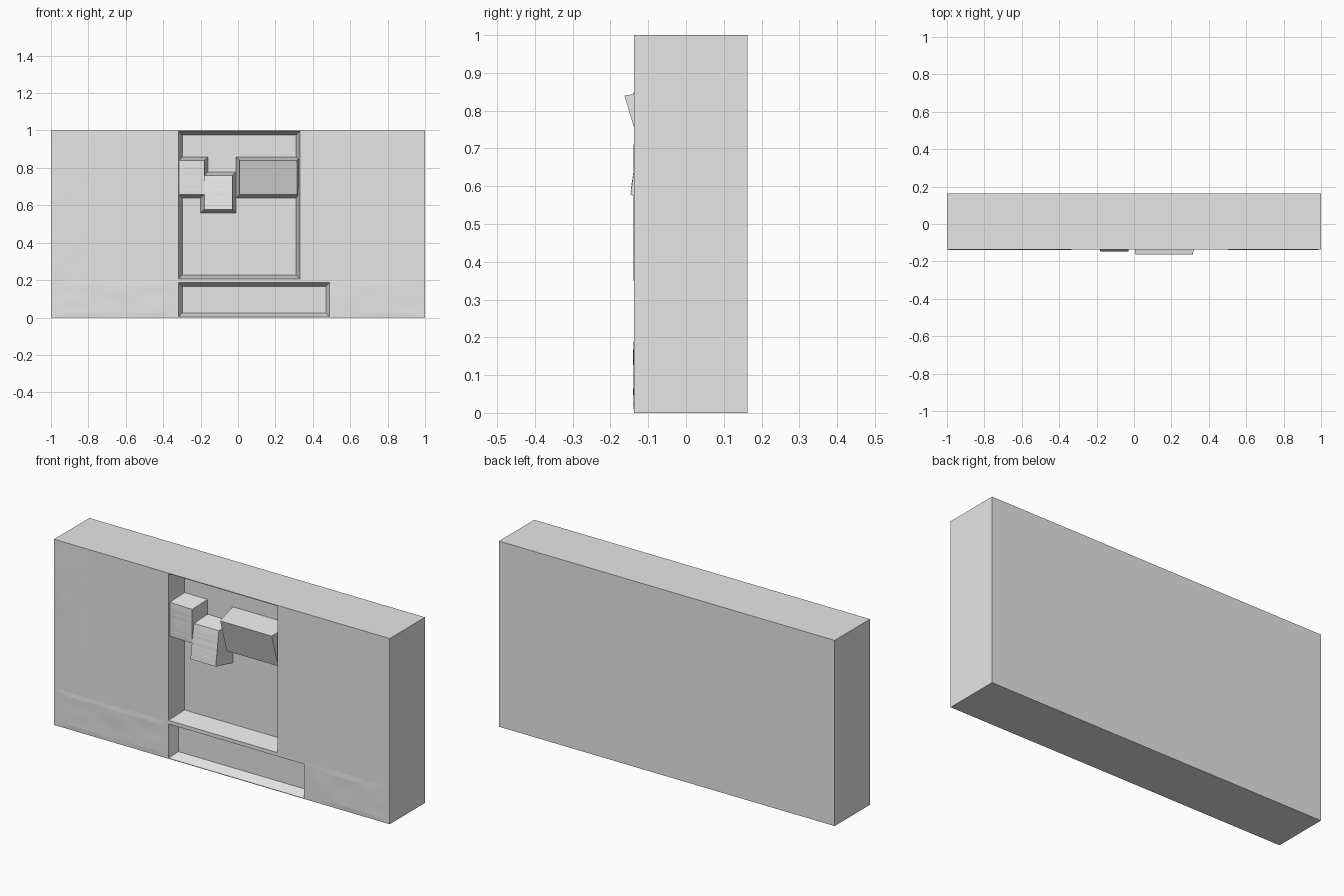
import bpy
import bmesh
from mathutils import Vector, noise

if "Cube" in bpy.data.objects:
    bpy.data.objects.remove(bpy.data.objects["Cube"])

FRONT, BACK = -0.137, 0.163

grey = bpy.data.materials.new("plain grey")
grey.use_nodes = True
grey.diffuse_color = (0.8, 0.8, 0.8, 1)
grey.node_tree.nodes["Principled BSDF"].inputs["Base Color"].default_value = (0.8, 0.8, 0.8, 1)


def finish(name, bm):
    mesh = bpy.data.meshes.new(name)
    bm.to_mesh(mesh)
    bm.free()
    mesh.materials.append(grey)
    obj = bpy.data.objects.new(name, mesh)
    bpy.context.collection.objects.link(obj)
    return obj


def grow(rect, d):
    x0, x1, z0, z1 = rect
    return x0 - d, x1 + d, z0 - d, z1 + d


def frustum(name, rect_front, y_front, rect_back, y_back):
    """Tapered block between two rectangles; y_front(x, z) may tilt the face."""
    bm = bmesh.new()
    rings = []
    for (x0, x1, z0, z1), y in ((rect_front, y_front), (rect_back, lambda x, z: y_back)):
        corners = ((x0, z0), (x1, z0), (x1, z1), (x0, z1))
        rings.append([bm.verts.new((x, y(x, z), z)) for x, z in corners])
    f, b = rings
    bm.faces.new(f)
    bm.faces.new(b[::-1])
    for i in range(4):
        j = (i + 1) % 4
        bm.faces.new((f[j], f[i], b[i], b[j]))
    bmesh.ops.recalc_face_normals(bm, faces=bm.faces)
    return finish(name, bm)


def ripple(name, rect, y_at, freq, nx, nz, height=0.003):
    """Thin uneven skin laid over a front face."""
    x0, x1, z0, z1 = rect
    bm = bmesh.new()
    bmesh.ops.create_grid(bm, x_segments=nx, y_segments=nz, size=0.5)
    for v in bm.verts:
        u, w = v.co.x + 0.5, v.co.y + 0.5
        x, z = x0 + u * (x1 - x0), z0 + w * (z1 - z0)
        bump = 0.5 + 0.5 * noise.noise(Vector((x * freq[0], 0.3, z * freq[1])))
        fade = min(1, 8 * min(u, 1 - u, w, 1 - w))
        v.co = (x, y_at(x, z) - 0.0003 - height * bump * fade, z)
    return finish(name, bm)


def flat(x, z):
    return FRONT


# Main slab
slab_rect = (-1, 1, 0, 1)
slab = frustum("wall_slab", slab_rect, flat, slab_rect, BACK)

# Recesses with sloping walls, cut into the front
recesses = {
    "main_recess": ((-0.318, 0.331, 0.207, 0.996), 0.108),
    "lower_recess": ((-0.318, 0.49, 0.003, 0.187), 0.055),
}
for name, (rect, depth) in recesses.items():
    lip = 0.008
    cutter = frustum(name + "_cutter", grow(rect, 0.02 * lip / depth),
                     lambda x, z: FRONT - lip, grow(rect, -0.02), FRONT + depth)
    cutter.hide_render = True
    mod = slab.modifiers.new(name, 'BOOLEAN')
    mod.operation = 'DIFFERENCE'
    mod.solver = 'EXACT'
    mod.object = cutter
    bpy.context.view_layer.objects.active = slab
    bpy.ops.object.modifier_apply(modifier=mod.name)
    bpy.data.objects.remove(cutter)

# Blocks standing in the main recess, with tilted front faces
blocks = {
    "left_step_block": ((-0.33, -0.18, 0.657, 0.84), lambda x, z: -0.133 - 0.04 * (x + 0.18)),
    "middle_step_block": ((-0.18, -0.03, 0.577, 0.76), lambda x, z: -0.147 + 0.145 * (z - 0.577)),
    "right_step_block": ((0.008, 0.315, 0.657, 0.84), lambda x, z: -0.163 + 0.3 * (0.84 - z)),
}
for name, (rect, tilt) in blocks.items():
    frustum(name, rect, tilt, grow(rect, 0.02), FRONT + 0.112)
    if name != "right_step_block":
        ripple(name + "_skin", rect, tilt, (1, 60), 4, 24, 0.002)

# Uneven surface along the left edge and the bottom of the wall
ripple("left_edge_skin", (-1, -0.8, 0.2, 1), flat, (9, 9), 14, 50, 0.0015)
ripple("bottom_left_skin", (-1, -0.32, 0, 0.2), flat, (7, 14), 44, 16, 0.003)
ripple("bottom_right_skin", (0.492, 1, 0, 0.2), flat, (7, 14), 34, 16, 0.003)
